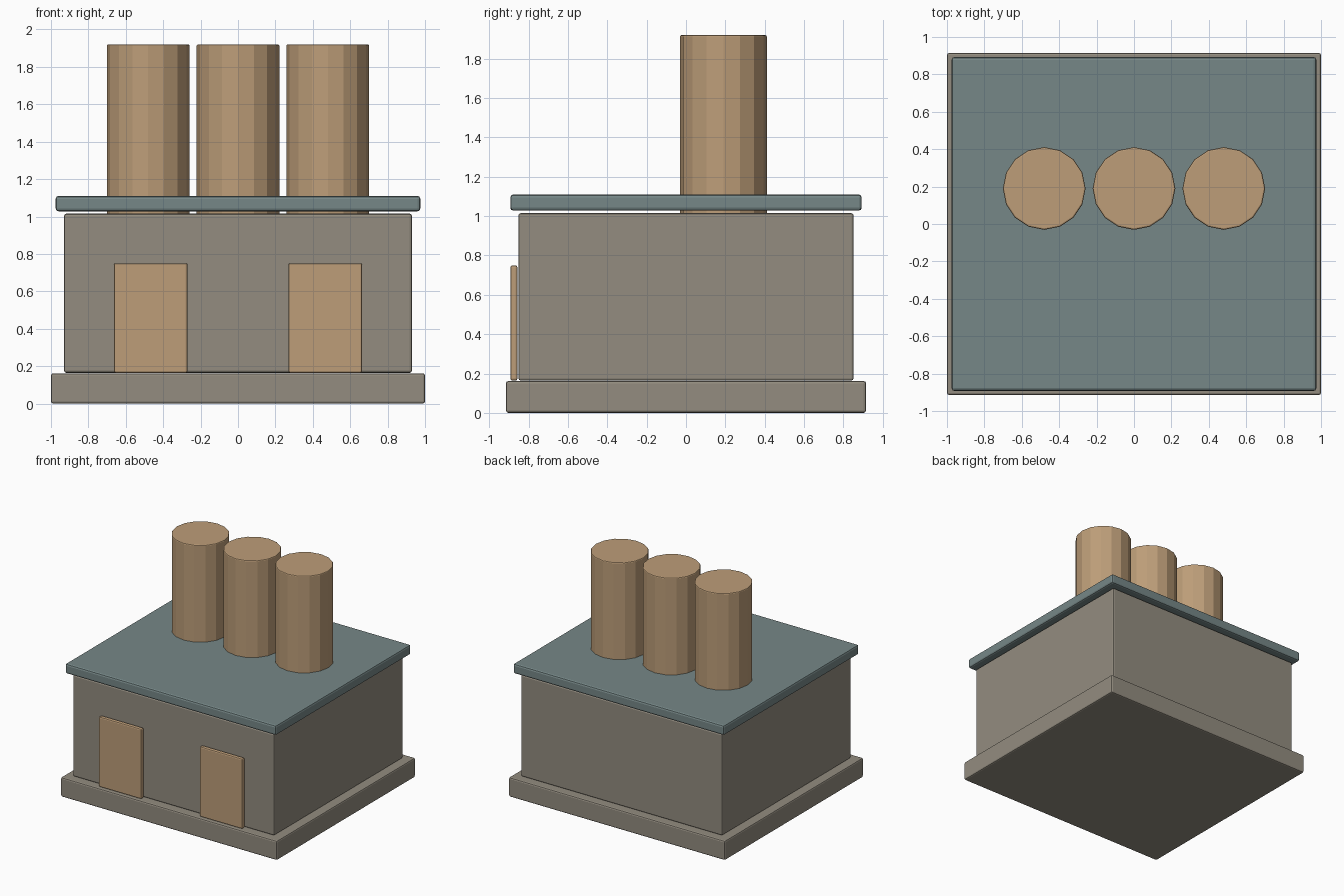
import bpy

if "Cube" in bpy.data.objects:
    bpy.data.objects.remove(bpy.data.objects["Cube"])


def material(name, rgb):
    m = bpy.data.materials.new(name)
    m.diffuse_color = (*rgb, 1)
    m.use_nodes = True
    m.node_tree.nodes["Principled BSDF"].inputs["Base Color"].default_value = m.diffuse_color
    return m


STONE = material("warm_grey_stone", (0.292, 0.264, 0.215))
ROOF = material("slate_teal", (0.181, 0.244, 0.244))
CLAY = material("tan_clay", (0.51, 0.34, 0.19))


def finish(ob, name, mat, bevel):
    """Name, colour and soften the sharp edges of a part."""
    ob.name = name
    ob.data.materials.append(mat)
    bpy.ops.object.transform_apply(location=False, rotation=False, scale=True)
    mod = ob.modifiers.new("edge_bevel", 'BEVEL')
    mod.width = bevel
    mod.segments = 2
    mod.limit_method = 'ANGLE'
    mod.angle_limit = 0.7
    return ob


def box(name, x, y, z, mat, bevel=0.012):
    """Box from (min, max) pairs on each axis."""
    spans = (x, y, z)
    bpy.ops.mesh.primitive_cube_add(size=1, location=[(a + b) / 2 for a, b in spans])
    ob = bpy.context.object
    ob.scale = [b - a for a, b in spans]
    return finish(ob, name, mat, bevel)


# Plinth, walls and the overhanging roof slab
box("plinth", (-1, 1), (-0.915, 0.915), (0, 0.162), STONE)
box("walls", (-0.93, 0.93), (-0.852, 0.852), (0.164, 1.015), STONE)
box("roof_slab", (-0.975, 0.975), (-0.893, 0.893), (1.028, 1.11), ROOF, 0.015)

# Pair of front doors
for side, label in ((-1, "left"), (1, "right")):
    cx = side * 0.467
    box(label + "_door", (cx - 0.197, cx + 0.197), (-0.892, -0.857),
        (0.164, 0.75), CLAY, 0.01)

# Row of three faceted chimneys passing through the roof
for x, label in ((-0.48, "left"), (0, "middle"), (0.48, "right")):
    bpy.ops.mesh.primitive_cylinder_add(vertices=16, radius=0.221, depth=0.92,
                                        location=(x, 0.19, 1.46))
    finish(bpy.context.object, label + "_chimney", CLAY, 0.008)
